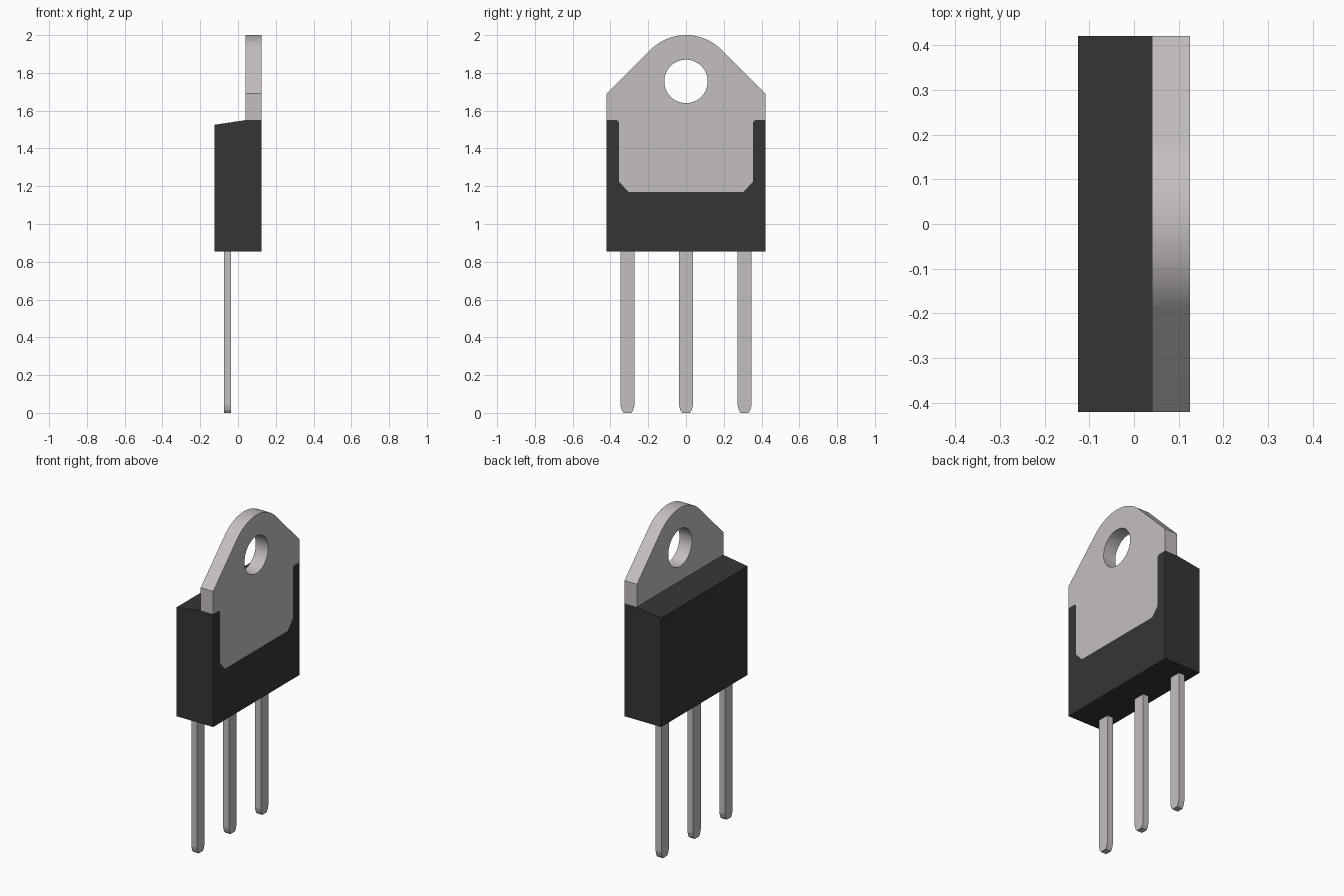
import bpy, bmesh, math
from mathutils import Vector

cube = bpy.data.objects.get("Cube")
if cube:
    bpy.data.objects.remove(cube, do_unlink=True)


def material(name, rgb):
    mat = bpy.data.materials.new(name)
    mat.use_nodes = True
    mat.diffuse_color = (*rgb, 1)
    mat.node_tree.nodes["Principled BSDF"].inputs["Base Color"].default_value = (*rgb, 1)
    return mat


black = material("black plastic", (0.036, 0.036, 0.036))
metal = material("tinned metal", (0.56, 0.52, 0.52))


def prism(name, points, depth, mat):
    """Close a 3D outline and extrude it along the depth vector."""
    bm = bmesh.new()
    face = bm.faces.new([bm.verts.new(p) for p in points])
    ext = bmesh.ops.extrude_face_region(bm, geom=[face])
    bmesh.ops.translate(bm, vec=Vector(depth),
                        verts=[v for v in ext["geom"] if isinstance(v, bmesh.types.BMVert)])
    bmesh.ops.recalc_face_normals(bm, faces=bm.faces)
    mesh = bpy.data.meshes.new(name)
    bm.to_mesh(mesh)
    bm.free()
    mesh.materials.append(mat)
    obj = bpy.data.objects.new(name, mesh)
    bpy.context.collection.objects.link(obj)
    return obj


def plate(name, half, x0, x1, mat):
    """Mirror a half outline of (y, z) points, listed bottom to top, into a plate."""
    outline = half + [(-y, z) for y, z in reversed(half) if y > 1e-6]
    return prism(name, [(x0, y, z) for y, z in outline], (x1 - x0, 0, 0), mat)


def select(obj):
    bpy.ops.object.select_all(action="DESELECT")
    obj.select_set(True)
    bpy.context.view_layer.objects.active = obj


def cut(obj, cutter):
    mod = obj.modifiers.new("cut", "BOOLEAN")
    mod.operation = "DIFFERENCE"
    mod.solver = "EXACT"
    mod.object = cutter
    select(obj)
    bpy.ops.object.modifier_apply(modifier=mod.name)
    bpy.data.objects.remove(cutter, do_unlink=True)


W = 0.42                  # half width of the package
BACK, FACE = 0.04, 0.125  # tab thickness range along x
pocket = [(0.305, 1.17), (0.355, 1.225), (0.355, 1.54), (0.365, 1.55)]

# Plastic body with a slanted top and a pocket for the metal tab
body = prism("body", [(-0.125, -W, 0.855), (FACE, -W, 0.855), (FACE, -W, 1.55),
                      (BACK, -W, 1.55), (-0.125, -W, 1.525)], (0, 2 * W, 0), black)
cut(body, plate("pocket_cutter", pocket + [(0.365, 1.7)], BACK, 0.3, black))

# Metal tab: shoulders, sloping sides and a rounded top
R = 0.266
arc = [(R * math.sin(a), 2 - R + R * math.cos(a))
       for a in (math.radians(45 - 45 * i / 12) for i in range(13))]
tab = plate("mounting_tab", pocket + [(W, 1.55), (W, 1.69)] + arc, BACK, FACE, metal)

# Mounting hole
hole = [(-0.1, 0.115 * math.cos(t), 1.755 + 0.115 * math.sin(t))
        for t in (2 * math.pi * i / 48 for i in range(48))]
cut(tab, prism("hole_cutter", hole, (0.4, 0, 0), metal))
select(tab)
bpy.ops.object.shade_smooth_by_angle(angle=math.radians(30))

# Three leads with tapered tips
lead_half = [(0.02, 0.0), (0.03, 0.014), (0.037, 0.04), (0.037, 0.87)]
for name, y in (("front_lead", -0.31), ("middle_lead", 0), ("back_lead", 0.31)):
    lead = plate(name, lead_half, -0.075, -0.036, metal)
    lead.location.y = y
